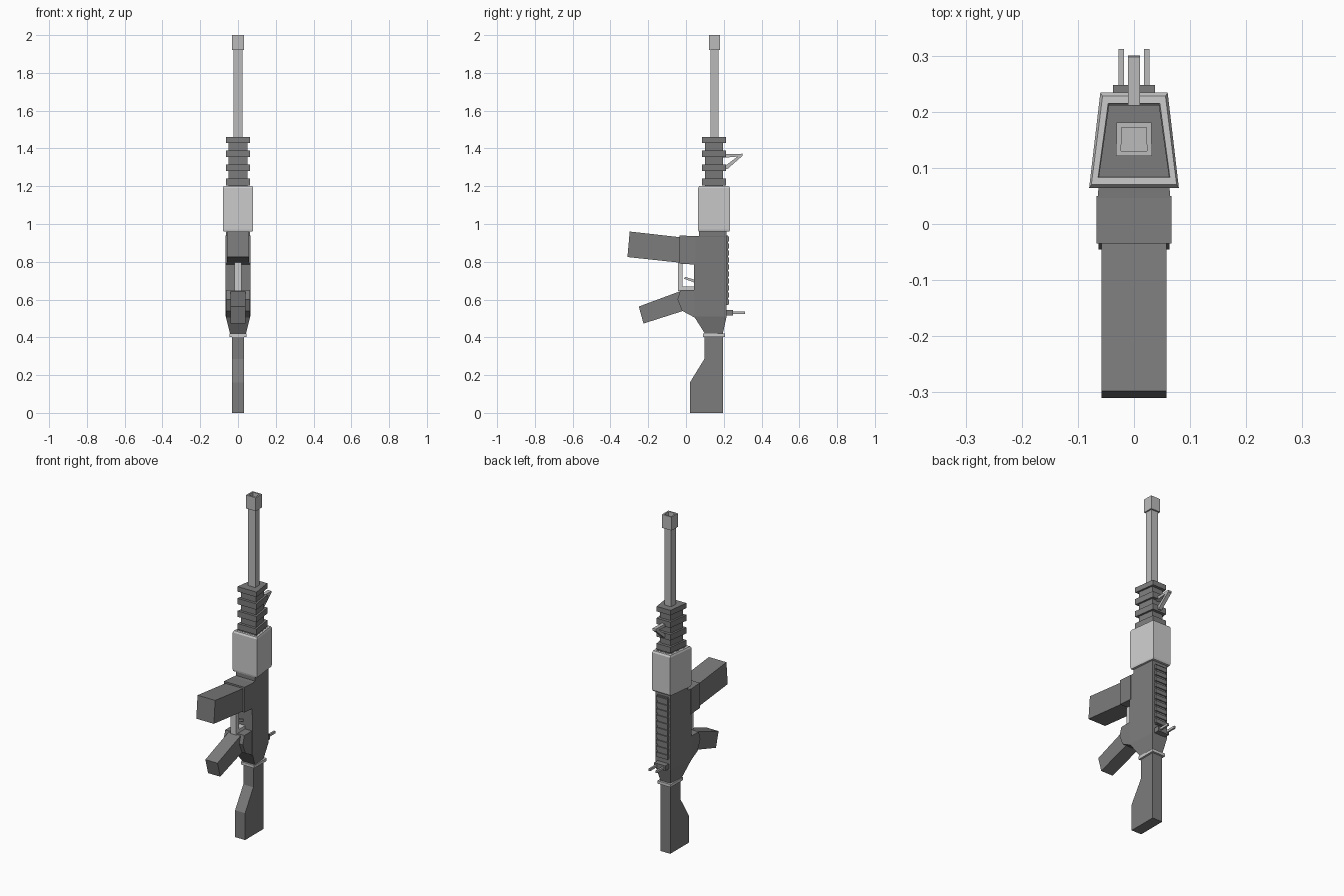
import bpy, bmesh


def grey(name, v):
    m = bpy.data.materials.new(name)
    m.diffuse_color = (v, v, v, 1)
    return m


DARK = grey("dark_grey", 0.2)
MID = grey("mid_grey", 0.5)
LIGHT = grey("light_grey", 0.8)


def finish(name, bm, mat):
    bmesh.ops.recalc_face_normals(bm, faces=bm.faces[:])
    me = bpy.data.meshes.new(name)
    bm.to_mesh(me)
    bm.free()
    me.materials.append(mat)
    ob = bpy.data.objects.new(name, me)
    bpy.context.collection.objects.link(ob)
    return ob


def plate(name, pts, w, mat=DARK, x=0):
    """Extrude a (y, z) profile to half width w."""
    bm = bmesh.new()
    rings = [[bm.verts.new((x + s * w, y, z)) for y, z in pts] for s in (-1, 1)]
    n = len(pts)
    for ring in rings:
        bm.faces.new(ring)
    for i in range(n):
        j = (i + 1) % n
        bm.faces.new((rings[0][i], rings[0][j], rings[1][j], rings[1][i]))
    bm.normal_update()
    return finish(name, bm, mat)


def box(name, x0, x1, y0, y1, z0, z1, mat=DARK):
    return plate(name, [(y0, z0), (y1, z0), (y1, z1), (y0, z1)], (x1 - x0) / 2, mat, (x0 + x1) / 2)


def loft(name, sections, mat=DARK):
    """Stack of trapezoid sections: z, front y, back y, front half width, back half width."""
    bm = bmesh.new()
    rings = [[bm.verts.new(p) for p in ((-a, y0, z), (a, y0, z), (b, y1, z), (-b, y1, z))]
             for z, y0, y1, a, b in sections]
    for r, q in zip(rings, rings[1:]):
        for i in range(4):
            j = (i + 1) % 4
            bm.faces.new((r[i], r[j], q[j], q[i]))
    bm.faces.new(rings[0])
    bm.faces.new(rings[-1])
    return finish(name, bm, mat)


# stock and collar
box("stock_neck", -0.033, 0.033, 0.097, 0.195, 0.285, 0.41)
plate("stock", [(0.02, 0), (0.195, 0), (0.195, 0.285), (0.097, 0.285), (0.02, 0.16)], 0.033)
box("stock_collar", -0.044, 0.044, 0.09, 0.207, 0.403, 0.42, LIGHT)

# receiver, narrower toward its back and its lower end
loft("receiver", [(0.42, 0.10, 0.195, 0.042, 0.033), (0.51, 0.043, 0.215, 0.065, 0.05),
                  (0.935, 0.04, 0.215, 0.065, 0.05), (0.936, 0.07, 0.215, 0.063, 0.05),
                  (0.965, 0.07, 0.215, 0.063, 0.05)])
plate("grip_root", [(-0.03, 0.65), (-0.045, 0.60), (-0.02, 0.54), (0.045, 0.505), (0.06, 0.65)], 0.063)

# magazine and its well
plate("magazine_well", [(-0.035, 0.79), (0.05, 0.785), (0.05, 0.935), (-0.035, 0.94)], 0.067)
plate("magazine", [(-0.31, 0.825), (-0.298, 0.96), (-0.03, 0.93), (-0.03, 0.795)], 0.058)

# grip, trigger guard, trigger
plate("grip", [(-0.25, 0.563), (-0.225, 0.473), (-0.015, 0.54), (-0.015, 0.65)], 0.04)
box("trigger_guard_front", -0.018, 0.018, -0.043, -0.018, 0.645, 0.80, LIGHT)
box("trigger_guard_base", -0.018, 0.018, -0.043, 0.045, 0.645, 0.67, LIGHT)
plate("trigger", [(-0.01, 0.71), (-0.005, 0.72), (0.045, 0.705), (0.045, 0.69)], 0.008, MID)

# toothed rail on the back
box("rail_base", -0.034, 0.034, 0.21, 0.222, 0.57, 0.94)
for i in range(10):
    z = 0.575 + i * 0.037
    box("rail_tooth", -0.038, 0.038, 0.21, 0.228, z, z + 0.025)

# rear sight
box("rear_sight_base", -0.037, 0.037, 0.21, 0.248, 0.515, 0.545)
for s in (-1, 1):
    box("rear_sight_post", s * 0.023 - 0.005, s * 0.023 + 0.005, 0.24, 0.312, 0.523, 0.537, MID)

# fore-end block with recessed top
loft("fore_block", [(0.96, 0.083, 0.215, 0.064, 0.044), (0.96, 0.066, 0.229, 0.077, 0.058),
                    (0.97, 0.064, 0.234, 0.08, 0.06), (1.19, 0.064, 0.234, 0.08, 0.06),
                    (1.2, 0.07, 0.228, 0.076, 0.056), (1.2, 0.083, 0.215, 0.064, 0.046),
                    (1.18, 0.087, 0.213, 0.06, 0.044)], LIGHT)

# ribbed hand guard
secs = []
for z0, z1 in ((1.17, 1.2), (1.205, 1.24), (1.28, 1.315), (1.355, 1.39), (1.43, 1.46)):
    wide = (0.085, 0.212, 0.063, 0.045)
    thin = (0.1, 0.195, 0.05, 0.036)
    secs += [(z0, *thin), (z0, *wide), (z1, *wide), (z1, *thin)]
loft("hand_guard", secs)

# front sight: triangular bracket
plate("front_sight_bar", [(0.19, 1.35), (0.285, 1.358), (0.30, 1.36), (0.298, 1.372), (0.19, 1.37)], 0.011, MID)
plate("front_sight_brace", [(0.205, 1.29), (0.218, 1.29), (0.298, 1.36), (0.285, 1.366), (0.205, 1.306)], 0.011, MID)

# barrel and hollow muzzle
loft("barrel", [(z, 0.129, 0.172, 0.024, 0.022) for z in (1.45, 1.61, 1.765, 1.93)], MID)
loft("muzzle", [(1.92, 0.121, 0.181, 0.032, 0.031), (2.0, 0.121, 0.181, 0.032, 0.031),
                (2.0, 0.13, 0.172, 0.023, 0.022), (1.96, 0.13, 0.172, 0.023, 0.022)], MID)
